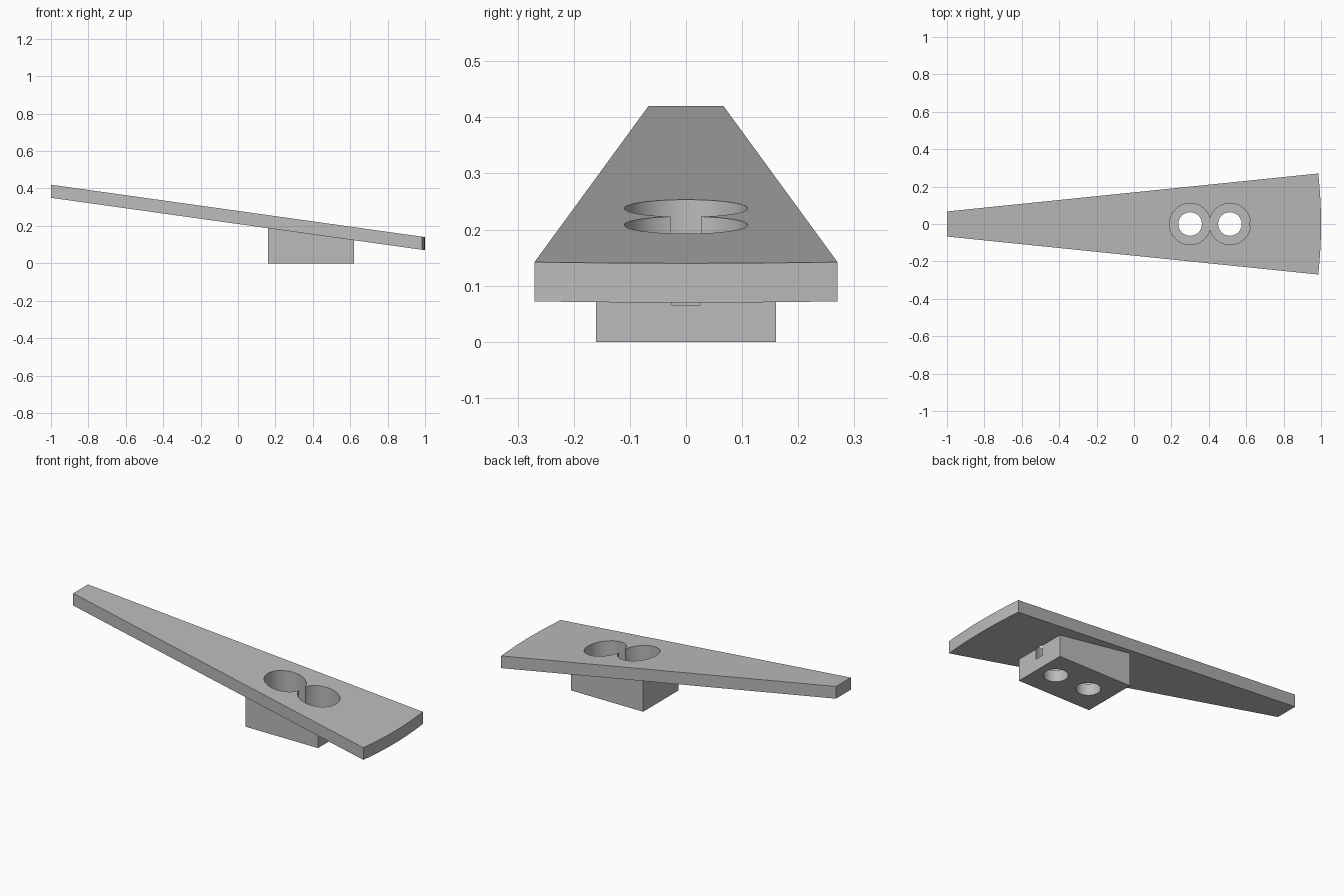
import bpy, bmesh, math

if "Cube" in bpy.data.objects:
    bpy.data.objects.remove(bpy.data.objects["Cube"], do_unlink=True)

grey = bpy.data.materials.new("plain grey")
grey.use_nodes = True
grey.diffuse_color = (0.5, 0.5, 0.5, 1)
grey.node_tree.nodes["Principled BSDF"].inputs["Base Color"].default_value = (0.5, 0.5, 0.5, 1)

THICK = 0.07


def slope(x):
    """Height of the sloping top surface."""
    return 0.28 - 0.14 * x


def prism(name, outline, low, high):
    """Upright prism on an xy outline, between two height functions of x."""
    bm = bmesh.new()
    bottom = [bm.verts.new((x, y, low(x))) for x, y in outline]
    top = [bm.verts.new((x, y, high(x))) for x, y in outline]
    bm.faces.new(bottom[::-1])
    bm.faces.new(top)
    n = len(outline)
    for i in range(n):
        j = (i + 1) % n
        bm.faces.new((bottom[i], bottom[j], top[j], top[i]))
    bmesh.ops.recalc_face_normals(bm, faces=bm.faces)
    mesh = bpy.data.meshes.new(name)
    bm.to_mesh(mesh)
    bm.free()
    mesh.materials.append(grey)
    obj = bpy.data.objects.new(name, mesh)
    bpy.context.collection.objects.link(obj)
    return obj


def cylinder(name, x, radius, low, high):
    ring = [(x + radius * math.cos(math.tau * i / 64), radius * math.sin(math.tau * i / 64))
            for i in range(64)]
    return prism(name, ring, lambda _: low, lambda _: high)


def combine(target, tool, operation):
    """Apply a boolean and drop the tool object."""
    tool.hide_render = True
    mod = target.modifiers.new(operation, 'BOOLEAN')
    mod.operation = operation
    mod.solver = 'EXACT'
    mod.object = tool
    bpy.context.view_layer.objects.active = target
    bpy.ops.object.modifier_apply(modifier=mod.name)
    bpy.data.objects.remove(tool, do_unlink=True)


# Tapered sloping plate with a gently bowed wide end
HALF, BOW = 0.27, 0.015
radius = (HALF ** 2 + BOW ** 2) / (2 * BOW)
swing = math.asin(HALF / radius)
outline = [(-1, 0.067), (-1, -0.067)]
for i in range(17):
    a = swing * (i / 8 - 1)
    outline.append((1 - radius + radius * math.cos(a), radius * math.sin(a)))
plate = prism("sloping_plate", outline, lambda x: slope(x) - THICK, slope)

# Mounting block under the plate, reaching into its thickness
block = prism("mounting_block", [(0.16, -0.16), (0.62, -0.16), (0.62, 0.16), (0.16, 0.16)],
              lambda x: 0, lambda x: slope(x) - THICK / 2)
combine(plate, block, 'UNION')

# Overlapping counterbores and the screw holes below them
for x in (0.3, 0.513):
    combine(plate, cylinder("counterbore_cutter", x, 0.11, 0.066, 0.6), 'DIFFERENCE')
for x in (0.3, 0.513):
    combine(plate, cylinder("screw_hole_cutter", x, 0.063, -0.1, 0.15), 'DIFFERENCE')

bpy.ops.object.select_all(action='DESELECT')
plate.select_set(True)
bpy.context.view_layer.objects.active = plate
bpy.ops.object.shade_smooth_by_angle(angle=math.radians(30))
